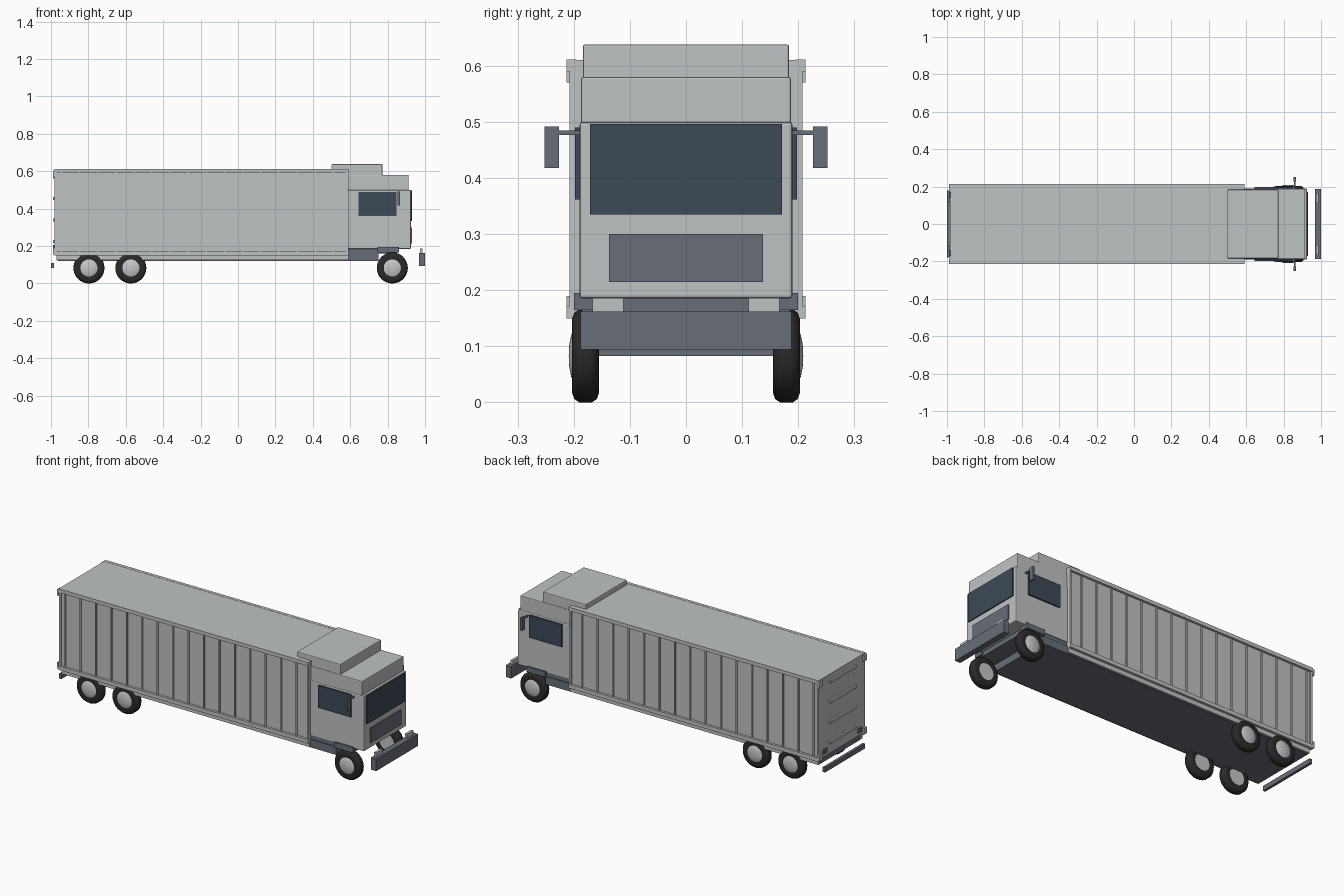
import bpy, bmesh, math
from mathutils import Matrix

cube = bpy.data.objects.get("Cube")
if cube:
    bpy.data.objects.remove(cube, do_unlink=True)


def material(name, rgb):
    m = bpy.data.materials.new(name)
    m.use_nodes = True
    m.diffuse_color = (*rgb, 1)
    m.node_tree.nodes["Principled BSDF"].inputs["Base Color"].default_value = (*rgb, 1)
    return m


GREY = material("light grey paint", (0.52, 0.54, 0.55))
SLATE = material("slate trim", (0.14, 0.155, 0.19))
GLASS = material("dark glass", (0.045, 0.067, 0.093))
RUBBER = material("black rubber", (0.022, 0.022, 0.022))
HUB = material("hub metal", (0.56, 0.57, 0.58))


def add_object(name, bm, mat):
    bmesh.ops.recalc_face_normals(bm, faces=bm.faces)
    mesh = bpy.data.meshes.new(name)
    bm.to_mesh(mesh)
    bm.free()
    mesh.materials.append(mat)
    ob = bpy.data.objects.new(name, mesh)
    bpy.context.collection.objects.link(ob)
    return ob


def box(name, x, y, z, mat, bevel=0):
    """Box from (min, max) ranges on each axis."""
    bm = bmesh.new()
    size = [r[1] - r[0] for r in (x, y, z)]
    mid = [(r[0] + r[1]) / 2 for r in (x, y, z)]
    bmesh.ops.create_cube(bm, size=1, matrix=Matrix.Translation(mid) @ Matrix.Diagonal((*size, 1)))
    ob = add_object(name, bm, mat)
    if bevel:
        mod = ob.modifiers.new("soft_edges", "BEVEL")
        mod.width = bevel
        mod.segments = 2
    return ob


def wide(name, x, half, z, mat, bevel=0):
    return box(name, x, (-half, half), z, mat, bevel)


def pair(name, x, y, z, mat):
    """Matching boxes on the left and right sides."""
    box("left_" + name, x, y, z, mat)
    box("right_" + name, x, (-y[1], -y[0]), z, mat)


def lathe(name, profile, x, z, side, mat):
    """Spin (radius, y) points around the axle."""
    bm = bmesh.new()
    verts = [bm.verts.new((x + r, side * y, z)) for r, y in profile]
    edges = [bm.edges.new(e) for e in zip(verts, verts[1:])]
    bmesh.ops.spin(bm, geom=verts + edges, cent=(x, 0, z), axis=(0, 1, 0),
                   angle=math.tau, steps=32, use_duplicate=False)
    bmesh.ops.remove_doubles(bm, verts=bm.verts, dist=0.0001)
    ob = add_object(name, bm, mat)
    bpy.ops.object.select_all(action="DESELECT")
    ob.select_set(True)
    bpy.context.view_layer.objects.active = ob
    bpy.ops.object.shade_smooth_by_angle(angle=math.radians(40))


# Cargo box with rails, corner posts and side ribs
BACK, FRONT = -0.98, 0.59
wide("cargo_box", (BACK, FRONT), 0.2, (0.16, 0.605), GREY)
wide("roof_panel", (BACK, FRONT), 0.21, (0.6, 0.61), GREY)
pair("top_rail", (BACK, FRONT), (0.195, 0.213), (0.59, 0.611), GREY)
pair("bottom_rail", (BACK, FRONT), (0.19, 0.213), (0.15, 0.172), GREY)
pair("lower_skirt", (-0.97, FRONT), (0.185, 0.199), (0.125, 0.155), GREY)
pair("rear_post", (BACK, BACK + 0.012), (0.195, 0.208), (0.17, 0.595), GREY)
pair("front_post", (FRONT - 0.012, FRONT), (0.195, 0.208), (0.17, 0.595), GREY)
for i in range(16):
    x = -0.945 + i * 0.097
    pair(f"side_rib_{i}", (x - 0.004, x + 0.004), (0.198, 0.206), (0.17, 0.592), GREY)

# Rear doors: bars, corner blocks and lamps
for i in range(4):
    z = 0.57 - i * 0.115
    wide(f"rear_door_bar_{i}", (BACK - 0.01, BACK), 0.115, (z - 0.008, z + 0.008), GREY)
for z in (0.57, 0.155):
    pair("rear_corner_block", (BACK - 0.009, BACK), (0.185, 0.213), (z, z + 0.035), GREY)
pair("rear_lamp", (BACK - 0.008, BACK), (0.14, 0.17), (0.18, 0.205), SLATE)
wide("rear_bumper_bar", (-1, -0.985), 0.18, (0.083, 0.11), SLATE)

# Chassis and fenders
wide("chassis", (-0.965, 0.75), 0.19, (0.12, 0.165), SLATE)
wide("cab_subframe", (0.59, 0.85), 0.185, (0.16, 0.187), SLATE)
pair("front_fender", (0.745, 0.862), (0.15, 0.2), (0.165, 0.195), SLATE)

# Cab
wide("cab_body", (0.585, 0.925), 0.19, (0.185, 0.5), GREY, 0.006)
wide("cab_upper", (0.585, 0.912), 0.187, (0.49, 0.58), GREY, 0.004)
wide("roof_deflector", (0.5, 0.772), 0.184, (0.575, 0.638), GREY, 0.004)
wide("windshield", (0.922, 0.931), 0.171, (0.335, 0.496), GLASS)
wide("grille", (0.922, 0.931), 0.137, (0.215, 0.3), SLATE)
pair("side_window", (0.643, 0.847), (0.189, 0.198), (0.362, 0.49), GLASS)
pair("mirror_arm", (0.856, 0.864), (0.185, 0.24), (0.477, 0.485), SLATE)
pair("mirror", (0.854, 0.866), (0.226, 0.252), (0.418, 0.492), SLATE)

# Front bumper and headlights
wide("front_bumper", (0.967, 1), 0.188, (0.094, 0.162), SLATE)
pair("headlight", (0.972, 0.986), (0.111, 0.167), (0.162, 0.186), GREY)

# Wheels
R = 0.083
TYRE = [(0.045, 0.157), (0.066, 0.155), (0.077, 0.159), (R, 0.168),
        (R, 0.19), (0.077, 0.199), (0.066, 0.203), (0.045, 0.201)]
HUBCAP = [(0, 0.156), (0.046, 0.156), (0.046, 0.201), (0.036, 0.205), (0.02, 0.208), (0, 0.209)]
for axle, x in (("front", 0.825), ("middle", -0.573), ("rear", -0.797)):
    for side, label in ((1, "left"), (-1, "right")):
        lathe(f"{axle}_{label}_tyre", TYRE, x, R, side, RUBBER)
        lathe(f"{axle}_{label}_hub", HUBCAP, x, R, side, HUB)
